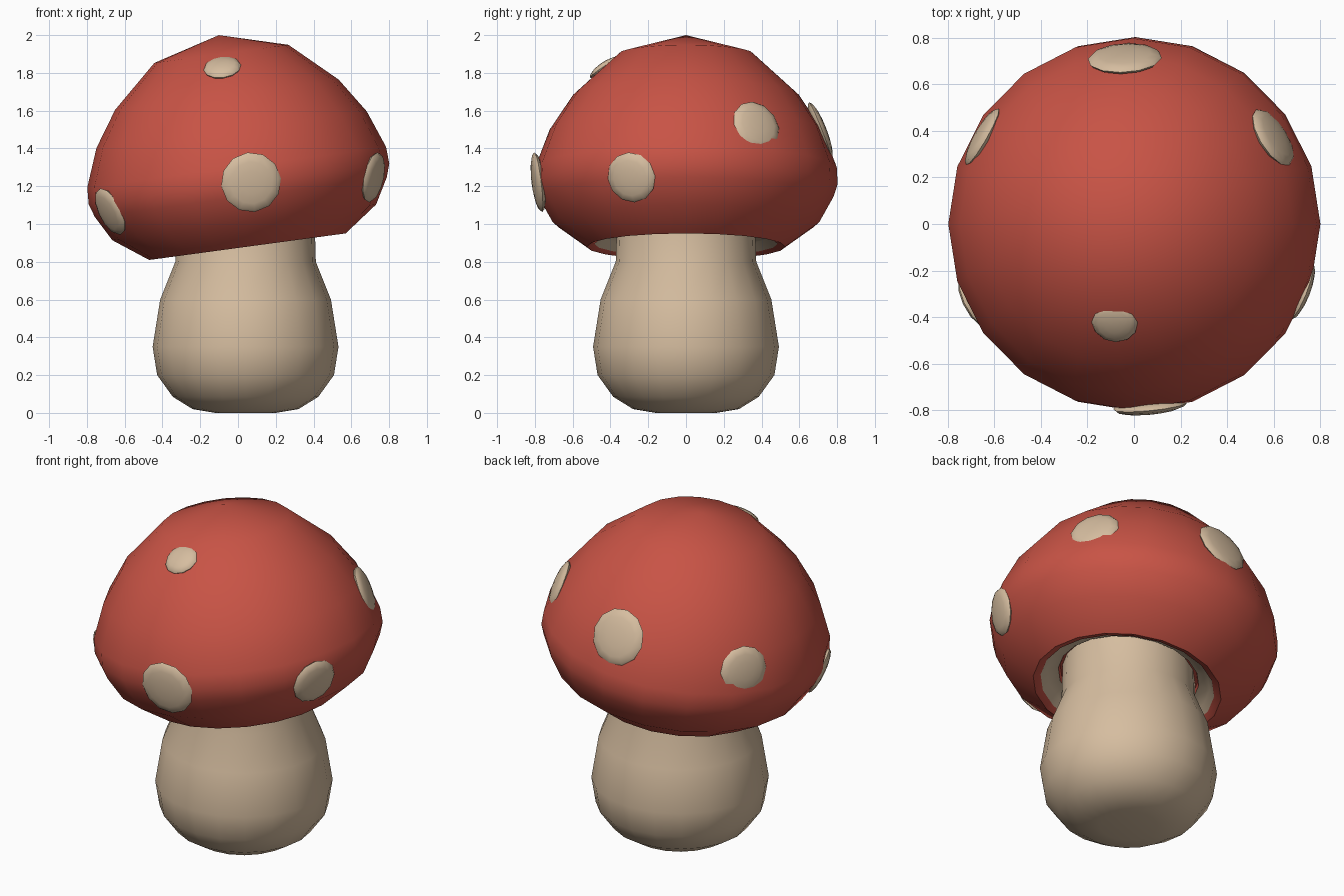
import bpy, bmesh, math
from mathutils import Matrix, Vector
from mathutils.bvhtree import BVHTree

if "Cube" in bpy.data.objects:
    bpy.data.objects.remove(bpy.data.objects["Cube"])


def material(name, rgb):
    m = bpy.data.materials.new(name)
    m.diffuse_color = (*rgb, 1)
    m.use_nodes = True
    m.node_tree.nodes["Principled BSDF"].inputs["Base Color"].default_value = m.diffuse_color
    return m


red = material("cap red", (0.578, 0.087, 0.06))
cream = material("cream", (0.67, 0.51, 0.35))


def finish(name, bm, matrix, mats, angle=40):
    bmesh.ops.recalc_face_normals(bm, faces=bm.faces[:])
    me = bpy.data.meshes.new(name)
    bm.to_mesh(me)
    ob = bpy.data.objects.new(name, me)
    bpy.context.collection.objects.link(ob)
    ob.matrix_world = matrix
    for m in mats:
        me.materials.append(m)
    bpy.ops.object.select_all(action='DESELECT')
    ob.select_set(True)
    bpy.context.view_layer.objects.active = ob
    bpy.ops.object.shade_smooth_by_angle(angle=math.radians(angle))
    return ob


def lathe(profile, sides=20, band_mats=None):
    """Revolve (radius, height) points; radius 0 makes a pole."""
    bm = bmesh.new()
    rings = []
    for r, h in profile:
        if r == 0:
            rings.append([bm.verts.new((0, 0, h))] * sides)
        else:
            rings.append([bm.verts.new((r * math.cos(math.tau * i / sides),
                                        r * math.sin(math.tau * i / sides), h))
                          for i in range(sides)])
    for k, (a, b) in enumerate(zip(rings, rings[1:])):
        for i in range(sides):
            j = (i + 1) % sides
            f = bm.faces.new(list(dict.fromkeys((a[i], a[j], b[j], b[i]))))
            f.material_index = band_mats.get(k, 0) if band_mats else 0
    return bm


# Stem: bulbous, slightly off centre
stem = lathe([(0, 0), (0.16, 0), (0.28, 0.02), (0.385, 0.085), (0.468, 0.2),
              (0.492, 0.35), (0.452, 0.6), (0.372, 0.8), (0.365, 1.05), (0, 1.05)])
finish("stem", stem, Matrix.Translation((0.04, 0, 0)), [cream], 60)

# Cap: tilted dome with a rolled lip and a cream recessed underside
cap_matrix = Matrix.Translation((0.05, 0, 0.88)) @ Matrix.Rotation(math.radians(-7.7), 4, 'Y')
cap = lathe([(0, 1.13), (0.358, 1.03), (0.597, 0.812), (0.722, 0.625), (0.798, 0.425),
             (0.803, 0.335), (0.78, 0.265), (0.705, 0.13), (0.525, 0),
             (0.485, 0.015), (0.455, 0.06), (0.392, 0.075), (0.385, 0.1), (0, 0.1)],
            band_mats={9: 1, 10: 1})
tree = BVHTree.FromBMesh(cap)
finish("cap", cap, cap_matrix, [red, cream], 50)

# Spots: shallow domes seated on the cap (world position, radius)
spots = [((0.07, -0.79, 1.22), 0.16),
         ((-0.085, -0.43, 1.84), 0.10),
         ((0.72, -0.29, 1.245), 0.135),
         ((0.61, 0.38, 1.525), 0.14),
         ((-0.04, 0.72, 1.50), 0.16),
         ((-0.66, 0.38, 1.33), 0.14),
         ((-0.69, -0.33, 1.06), 0.135)]
core = Vector((0, 0, 0.38))
to_local = cap_matrix.inverted()
for n, (pos, radius) in enumerate(spots):
    d = (to_local @ Vector(pos)) - core
    hit = tree.ray_cast(core, d.normalized())[0]
    e = hit - core
    b = 0.74 if e.z > 0 else 0.52          # dome half-heights above and below the widest ring
    normal = Vector((e.x / 0.64, e.y / 0.64, e.z / b ** 2)).normalized()
    bm = bmesh.new()
    bmesh.ops.create_uvsphere(bm, u_segments=12, v_segments=8, radius=1)
    bmesh.ops.scale(bm, vec=(radius, radius, 0.032), verts=bm.verts[:])
    seat = (Matrix.Translation(hit - normal * 0.01)
            @ normal.to_track_quat('Z', 'Y').to_matrix().to_4x4())
    finish(f"spot_{n + 1}", bm, cap_matrix @ seat, [cream], 60)
